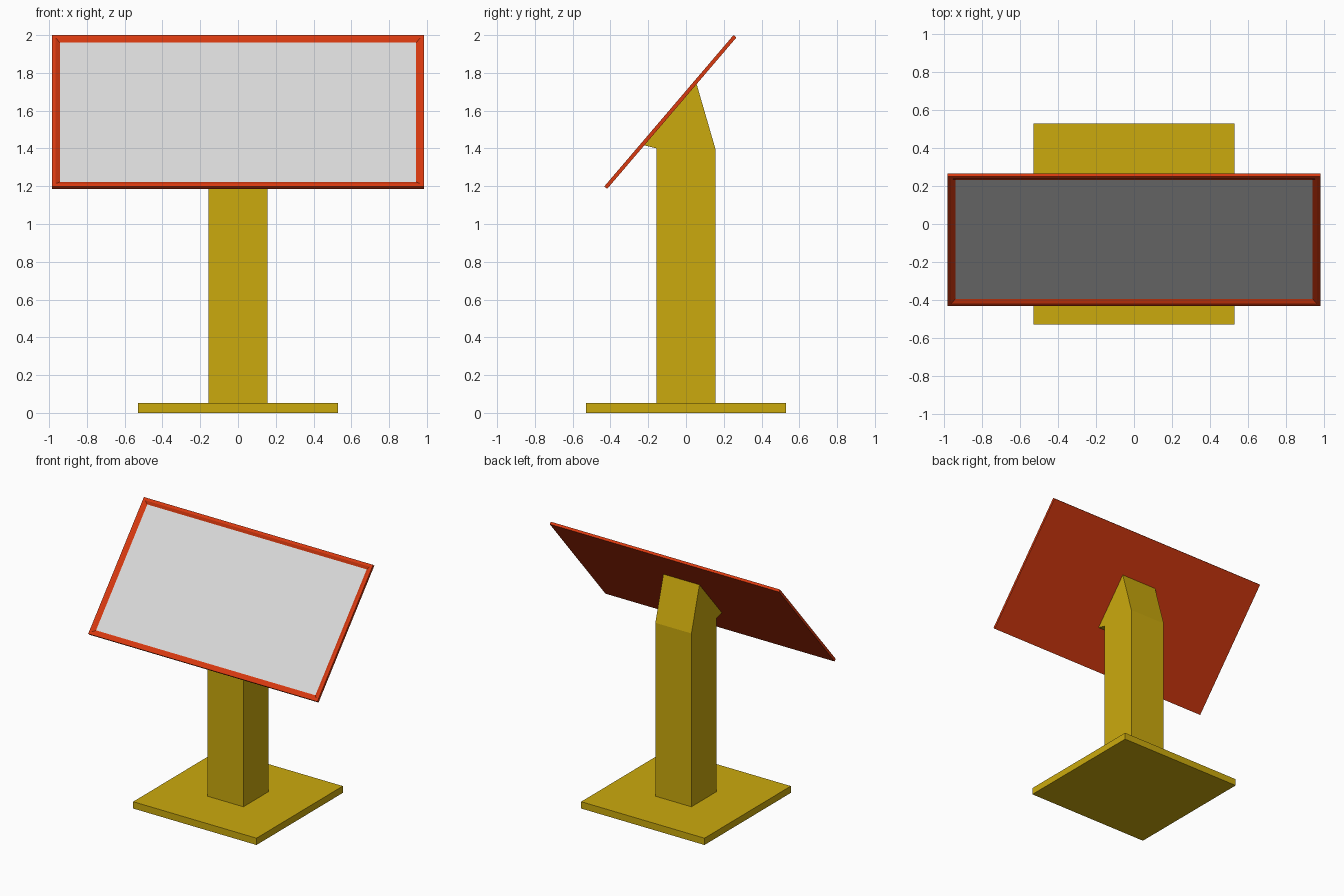
import bpy, bmesh
from math import radians

cube = bpy.data.objects.get("Cube")
if cube:
    bpy.data.objects.remove(cube, do_unlink=True)


def material(name, colour):
    mat = bpy.data.materials.new(name)
    mat.use_nodes = True
    mat.diffuse_color = (*colour, 1)
    mat.node_tree.nodes["Principled BSDF"].inputs["Base Color"].default_value = (*colour, 1)
    return mat


yellow = material("yellow paint", (0.6, 0.4, 0.004))
red = material("red frame", (0.7, 0.042, 0.005))
grey = material("light grey panel", (0.7, 0.7, 0.7))


def finish(name, bm, *mats):
    bmesh.ops.recalc_face_normals(bm, faces=bm.faces)
    mesh = bpy.data.meshes.new(name)
    bm.to_mesh(mesh)
    bm.free()
    for mat in mats:
        mesh.materials.append(mat)
    obj = bpy.data.objects.new(name, mesh)
    bpy.context.collection.objects.link(obj)
    return obj


def loft(bm, rings):
    """Join successive loops of vertices with quads."""
    loops = [[bm.verts.new(p) for p in ring] for ring in rings]
    for a, b in zip(loops, loops[1:]):
        for i in range(len(a)):
            j = (i + 1) % len(a)
            bm.faces.new((a[i], a[j], b[j], b[i]))
    return loops


def rectangle(hx, hy, z):
    return [(-hx, -hy, z), (hx, -hy, z), (hx, hy, z), (-hx, hy, z)]


def box(name, half, z0, z1):
    bm = bmesh.new()
    bottom, top = loft(bm, [rectangle(half, half, z0), rectangle(half, half, z1)])
    bm.faces.new(bottom)
    bm.faces.new(top)
    return finish(name, bm, yellow)


# Square foot and post
box("base_plate", 0.53, 0, 0.053)
box("post", 0.155, 0.053, 1.4)

# Wedge head: side profile extruded across the post width
profile = [(-0.155, 1.4), (0.155, 1.4), (0.055, 1.745), (-0.225, 1.418)]
bm = bmesh.new()
for end in loft(bm, [[(x, y, z) for y, z in profile] for x in (-0.155, 0.155)]):
    bm.faces.new(end)
finish("wedge_head", bm, yellow)

# Tilted board: back, outer edge, raised rim and bevel down to the panel
W, H, T = 0.985, 0.527, 0.01
bm = bmesh.new()
loops = loft(bm, [rectangle(W, H, -T), rectangle(W, H, T),
                  rectangle(W - 0.02, H - 0.02, T),
                  rectangle(W - 0.042, H - 0.042, -T * 0.2)])
bm.faces.new(loops[0])
bm.faces.new(loops[-1]).material_index = 1
board = finish("framed_board", bm, red, grey)
board.location = (0, -0.083, 1.593)
board.rotation_euler.x = radians(49.5)
